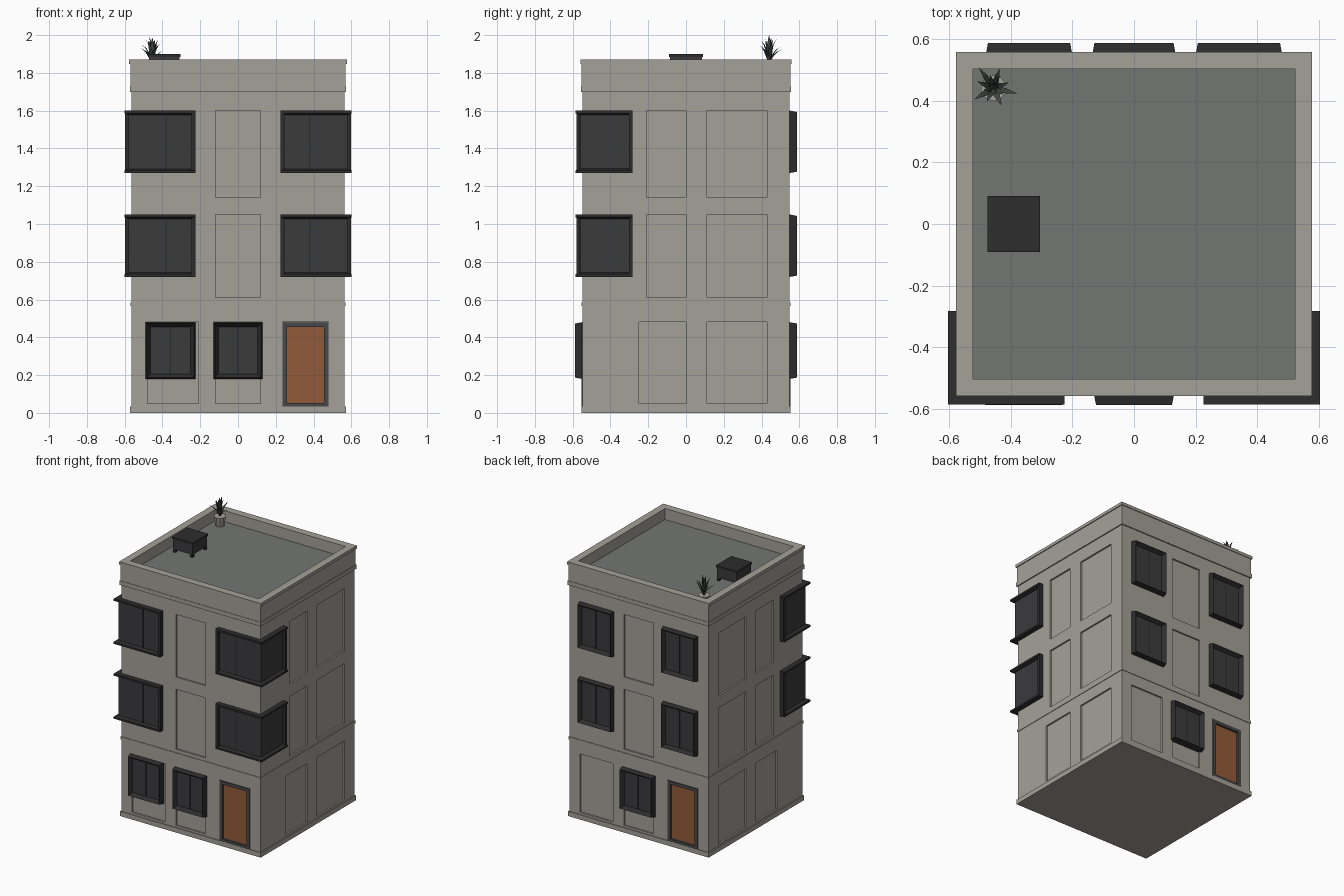
import bpy, bmesh, math, random
from mathutils import Vector

if "Cube" in bpy.data.objects:
    bpy.data.objects.remove(bpy.data.objects["Cube"])

random.seed(4)


def mat(name, r, g, b):
    m = bpy.data.materials.new(name)
    m.diffuse_color = (r, g, b, 1)
    m.use_nodes = True
    m.node_tree.nodes["Principled BSDF"].inputs["Base Color"].default_value = m.diffuse_color
    return m


WALL = mat("warm grey plaster", 0.376, 0.352, 0.314)
ROOF = mat("roof grey", 0.170, 0.182, 0.168)
FRAME = mat("dark frame", 0.026, 0.026, 0.027)
GLASS = mat("dark glass", 0.043, 0.043, 0.046)
DOOR = mat("orange brown door", 0.290, 0.105, 0.042)
JAMB = mat("door frame grey", 0.065, 0.065, 0.068)
LEAF = mat("dull leaf", 0.055, 0.065, 0.058)


def finish(bm, name, *mats):
    bmesh.ops.recalc_face_normals(bm, faces=bm.faces)
    me = bpy.data.meshes.new(name)
    bm.to_mesh(me)
    bm.free()
    ob = bpy.data.objects.new(name, me)
    bpy.context.collection.objects.link(ob)
    for m in mats:
        me.materials.append(m)
    return ob


def add_box(bm, x0, x1, y0, y1, z0, z1):
    vs = bmesh.ops.create_cube(bm, size=1)["verts"]
    for v in vs:
        v.co = ((x0 + x1) / 2 + v.co.x * (x1 - x0),
                (y0 + y1) / 2 + v.co.y * (y1 - y0),
                (z0 + z1) / 2 + v.co.z * (z1 - z0))


def box(name, m, *dims):
    bm = bmesh.new()
    add_box(bm, *dims)
    return finish(bm, name, m)


def prism(name, m, pts, lows, highs):
    """Upright prism over an outline, with its own heights at each corner."""
    bm = bmesh.new()
    a = [bm.verts.new((x, y, z)) for (x, y), z in zip(pts, lows)]
    b = [bm.verts.new((x, y, z)) for (x, y), z in zip(pts, highs)]
    n = len(pts)
    bm.faces.new(a)
    bm.faces.new(b)
    for i in range(n):
        bm.faces.new((a[i], a[(i + 1) % n], b[(i + 1) % n], b[i]))
    bmesh.ops.triangulate(bm, faces=bm.faces)
    return finish(bm, name, m)


def framed(name, x0, x1, z0, z1, s, rings, mats):
    """Frame built from (inset, y) rings, closed by a pane. s = -1 front, 1 back."""
    bm = bmesh.new()
    loops = []
    for i, y in rings:
        loops.append([bm.verts.new((x, s * y, z)) for x, z in
                      ((x0 + i, z0 + i), (x1 - i, z0 + i), (x1 - i, z1 - i), (x0 + i, z1 - i))])
    bm.faces.new(loops[0])
    for p, q in zip(loops, loops[1:]):
        for k in range(4):
            bm.faces.new((p[k], p[(k + 1) % 4], q[(k + 1) % 4], q[k]))
    pane = bm.faces.new(loops[-1])
    pane.material_index = 1
    return finish(bm, name, *mats)


# Building core with recessed wall panels, door openings and roof well
HX, HY, D = 0.565, 0.548, 0.012
FLOORS = [(0.05, 0.48), (0.61, 1.05), (1.14, 1.60)]
body = box("building_walls", WALL, -HX, HX, -HY, HY, 0, 1.85)
cb = bmesh.new()
for n, (z0, z1) in enumerate(FLOORS):
    for s in (-1, 1):
        # side panels
        for y0, y1 in ((-0.25 if n == 0 else -0.21, 0.0), (0.11, 0.43)):
            a, b = sorted((s * (HX - D), s * (HX + 0.1)))
            add_box(cb, a, b, y0, y1, z0, z1)
        # front and back panels
        a, b = sorted((s * (HY - D), s * (HY + 0.1)))
        add_box(cb, -0.12, 0.12, a, b, z0, z1)
        if n == 0:
            add_box(cb, *sorted((s * 0.48, s * 0.21)), a, b, z0, z1)
            a, b = sorted((s * (HY - 0.03), s * (HY + 0.1)))
            add_box(cb, *sorted((-s * 0.235, -s * 0.48)), a, b, 0.03, 0.48)
add_box(cb, -0.522, 0.522, -0.503, 0.503, 1.785, 2.0)
cutter = finish(cb, "panel_cutter", WALL)
cutter.hide_render = True
mod = body.modifiers.new("panels", "BOOLEAN")
mod.operation = "DIFFERENCE"
mod.solver = "EXACT"
mod.object = cutter
bpy.context.view_layer.update()
dg = bpy.context.evaluated_depsgraph_get()
carved = bpy.data.meshes.new_from_object(body.evaluated_get(dg))
body.modifiers.clear()
body.data = carved
bpy.data.objects.remove(cutter)

# Roof deck
box("roof_deck", ROOF, -0.522, 0.522, -0.503, 0.503, 1.783, 1.789)


def band(name, z0, z1, ox, oy, ix=0.55, iy=0.53):
    """Rectangular ring running round the building."""
    bm = bmesh.new()
    rows = []
    for x, y, z in ((ox, oy, z0), (ox, oy, z1), (ix, iy, z1), (ix, iy, z0)):
        rows.append([bm.verts.new((sx * x, sy * y, z))
                     for sx, sy in ((-1, -1), (1, -1), (1, 1), (-1, 1))])
    for r in range(4):
        p, q = rows[r], rows[(r + 1) % 4]
        for k in range(4):
            bm.faces.new((p[k], p[(k + 1) % 4], q[(k + 1) % 4], q[k]))
    return finish(bm, name, WALL)


# Plinth, floor band, cornice and parapet cap
band("plinth", 0.0, 0.035, 0.572, 0.553)
band("floor_band", 0.565, 0.585, 0.569, 0.552)
band("cornice", 1.70, 1.85, 0.570, 0.553)
band("cornice_lip", 1.70, 1.73, 0.573, 0.556)
band("parapet_cap", 1.848, 1.87, 0.576, 0.558, 0.522, 0.503)

# Corner windows on the two upper floors, mirrored left and right
for z0, z1 in ((0.72, 1.05), (1.27, 1.60)):
    for s in (-1, 1):
        ell = [(s * 0.225, -0.585), (s * 0.602, -0.585), (s * 0.602, -0.282),
               (s * 0.55, -0.282), (s * 0.55, -0.53), (s * 0.225, -0.53)]
        thin, thick = 0.014, 0.034
        slope = [thin] * 3 + [thick] * 3
        prism("corner_window_sill", FRAME, ell, [z0] * 6, [z0 + t for t in slope])
        prism("corner_window_header", FRAME, ell, [z1 - t for t in slope], [z1] * 6)
        pane = [(s * 0.235, -0.562), (s * 0.579, -0.562), (s * 0.579, -0.292),
                (s * 0.55, -0.292), (s * 0.55, -0.53), (s * 0.235, -0.53)]
        prism("corner_window_glass", GLASS, pane, [z0 + 0.01] * 6, [z1 - 0.01] * 6)
        box("corner_window_front_jamb", FRAME, *sorted((s * 0.225, s * 0.245)),
            -0.581, -0.53, z0 + 0.01, z1 - 0.01)
        box("corner_window_side_jamb", FRAME, *sorted((s * 0.55, s * 0.597)),
            -0.302, -0.282, z0 + 0.01, z1 - 0.01)
        box("corner_window_mullion", FRAME, *sorted((s * 0.375, s * 0.383)),
            -0.566, -0.55, z0 + 0.02, z1 - 0.02)

# Flat windows
WIN = [(0, 0.525), (0, 0.55), (0.007, 0.587), (0.026, 0.560)]


def window(name, x0, x1, z0, z1, s):
    framed(name, x0, x1, z0, z1, s, WIN, (FRAME, GLASS))
    c = (x0 + x1) / 2
    box(name + "_mullion", FRAME, c - 0.004, c + 0.004,
        *sorted((s * 0.55, s * 0.564)), z0 + 0.025, z1 - 0.025)


for z0, z1 in ((0.72, 1.05), (1.27, 1.60)):
    for c in (-0.34, 0.34):
        window("back_window", c - 0.14, c + 0.14, z0, z1, 1)
window("back_ground_window", -0.135, 0.135, 0.18, 0.48, 1)
window("front_ground_window", -0.49, -0.225, 0.18, 0.48, -1)
window("front_ground_window_middle", -0.13, 0.13, 0.18, 0.48, -1)

# Doors, front right and back left
for s, name in ((-1, "front_door"), (1, "back_door")):
    x0, x1 = sorted((-s * 0.235, -s * 0.48))
    framed(name, x0, x1, 0.028, 0.478, s,
           [(0, 0.515), (0, 0.552), (0.024, 0.552), (0.024, 0.536)], (JAMB, DOOR))

# Rooftop vent box on short feet
box("roof_vent", GLASS, -0.47, -0.31, -0.085, 0.085, 1.81, 1.885)
box("roof_vent_lid", FRAME, -0.475, -0.305, -0.09, 0.09, 1.885, 1.90)
for x in (-0.46, -0.32):
    for y in (-0.075, 0.075):
        box("roof_vent_foot", FRAME, x - 0.01, x + 0.01, y - 0.01, y + 0.01, 1.785, 1.815)

# Potted plant
PX, PY = -0.455, 0.44
bpy.ops.mesh.primitive_cone_add(vertices=10, radius1=0.03, radius2=0.042, depth=0.07,
                                location=(PX, PY, 1.823))
pot = bpy.context.object
pot.name = "plant_pot"
pot.data.materials.append(WALL)
bm = bmesh.new()
for i in range(15):
    a = i * 2.4
    lean = 0.01 + 0.062 * (i / 14)
    h = 0.145 - 0.07 * (i / 14) + random.uniform(-0.01, 0.01)
    if i == 0:
        h = 0.145
    d = Vector((math.cos(a), math.sin(a), 0))
    side = Vector((-d.y, d.x, 0))
    base = Vector((PX, PY, 1.855))
    rows = []
    for t, w in ((0, 0.005), (0.45, 0.011), (0.8, 0.007)):
        p = base + d * lean * t ** 1.6 + Vector((0, 0, h * t))
        rows.append((bm.verts.new(p - side * w), bm.verts.new(p + side * w)))
    tip = bm.verts.new(base + d * lean * 1.15 + Vector((0, 0, h)))
    for p, q in zip(rows, rows[1:]):
        bm.faces.new((p[0], p[1], q[1], q[0]))
    bm.faces.new((rows[-1][0], rows[-1][1], tip))
finish(bm, "plant_leaves", LEAF)
